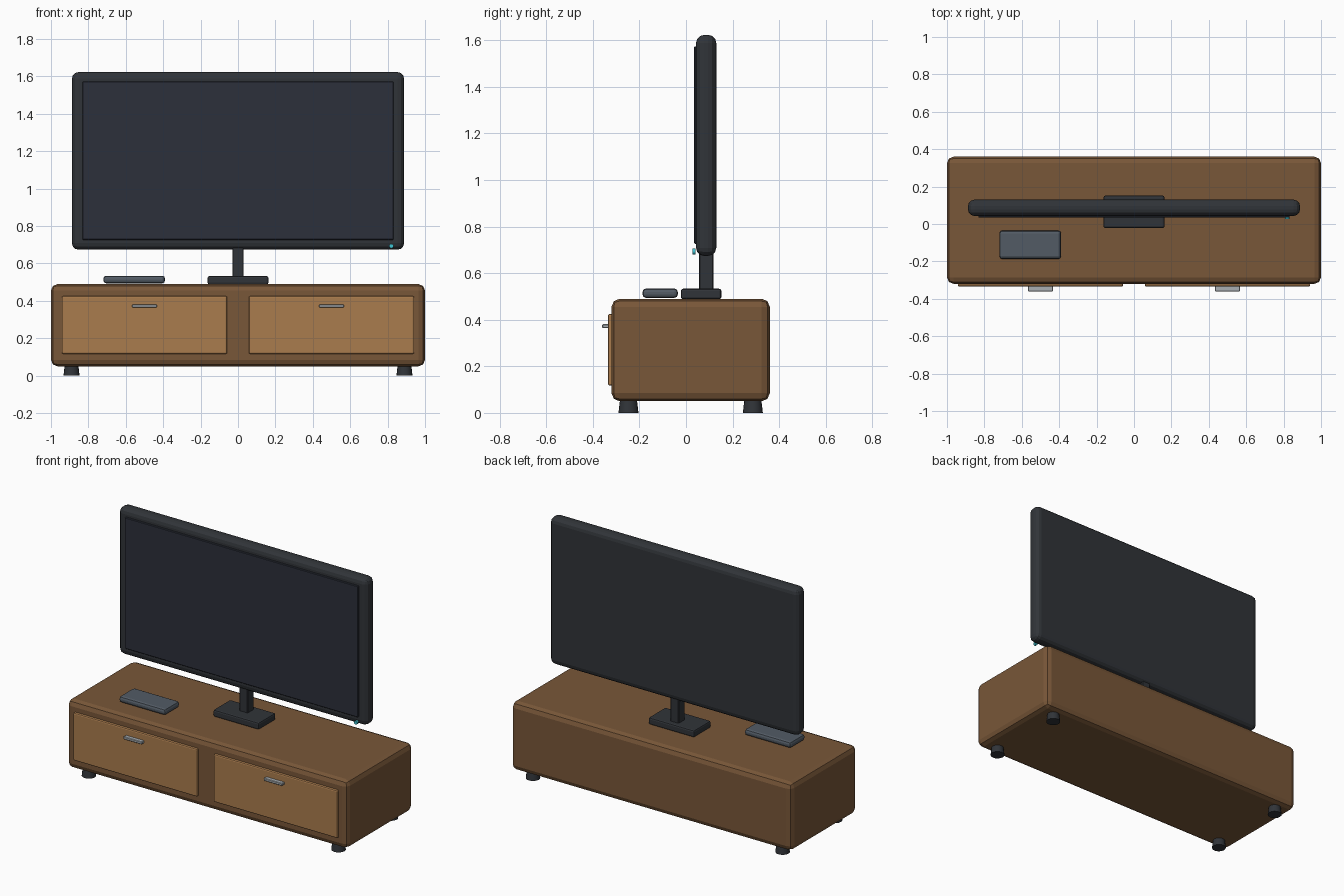
import bpy

if "Cube" in bpy.data.objects:
    bpy.data.objects.remove(bpy.data.objects["Cube"])


def material(name, r, g, b):
    m = bpy.data.materials.new(name)
    m.diffuse_color = (r, g, b, 1)
    m.use_nodes = True
    m.node_tree.nodes["Principled BSDF"].inputs["Base Color"].default_value = m.diffuse_color
    return m


WOOD = material("wood", 0.19, 0.095, 0.04)
DRAWER = material("drawer_wood", 0.40, 0.20, 0.075)
DARK = material("dark_plastic", 0.03, 0.034, 0.04)
SCREEN = material("screen_glass", 0.025, 0.029, 0.043)
GREY = material("grey_plastic", 0.085, 0.105, 0.13)
METAL = material("metal", 0.40, 0.43, 0.45)
LIGHT = material("indicator", 0.05, 0.55, 0.65)


def box(name, x, y, z, mat, bevel=0, segments=2):
    """Box spanning the (min, max) ranges, with rounded edges."""
    spans = (x, y, z)
    bpy.ops.mesh.primitive_cube_add(size=1, location=[(a + b) / 2 for a, b in spans])
    ob = bpy.context.object
    ob.name = name
    ob.scale = [b - a for a, b in spans]
    bpy.ops.object.transform_apply(location=False, rotation=False, scale=True)
    ob.data.materials.append(mat)
    if bevel:
        mod = ob.modifiers.new("bevel", 'BEVEL')
        mod.width = bevel
        mod.segments = segments
    return ob


# Cabinet body
box("cabinet", (-1, 1), (-0.32, 0.36), (0.05, 0.49), WOOD, 0.035, 2)

# Drawers with bar handles
for side, cx in (("left", -0.5), ("right", 0.5)):
    box(f"{side}_drawer", (cx - 0.442, cx + 0.442), (-0.335, -0.305),
        (0.117, 0.425), DRAWER, 0.008, 2)
    box(f"{side}_handle", (cx - 0.066, cx + 0.066), (-0.36, -0.33),
        (0.364, 0.381), METAL, 0.003, 1)

# Tapered feet
for sx, side in ((-1, "left"), (1, "right")):
    for y, end in ((-0.247, "front"), (0.287, "back")):
        bpy.ops.mesh.primitive_cone_add(vertices=16, radius1=0.043, radius2=0.036,
                                        depth=0.06, location=(sx * 0.89, y, 0.03))
        foot = bpy.context.object
        foot.name = f"{end}_{side}_foot"
        foot.data.materials.append(DARK)
        bpy.ops.object.shade_smooth_by_angle()

# Television stand: base plate and neck
box("stand_base", (-0.163, 0.163), (-0.022, 0.152), (0.488, 0.533), DARK, 0.01, 2)
box("stand_neck", (-0.03, 0.03), (0.056, 0.118), (0.52, 0.70), DARK, 0.004, 1)

# Television body and screen
box("television_body", (-0.888, 0.888), (0.043, 0.13), (0.674, 1.623), DARK, 0.035, 3)
box("screen", (-0.832, 0.832), (0.034, 0.06), (0.726, 1.573), SCREEN, 0.004, 1)

# Power indicator light
bpy.ops.mesh.primitive_cylinder_add(vertices=16, radius=0.012, depth=0.014,
                                    location=(0.82, 0.034, 0.693),
                                    rotation=(1.5708, 0, 0))
led = bpy.context.object
led.name = "indicator_light"
led.data.materials.append(LIGHT)

# Set-top box on the cabinet
box("media_box", (-0.72, -0.39), (-0.187, -0.035), (0.494, 0.534), GREY, 0.015, 2)
